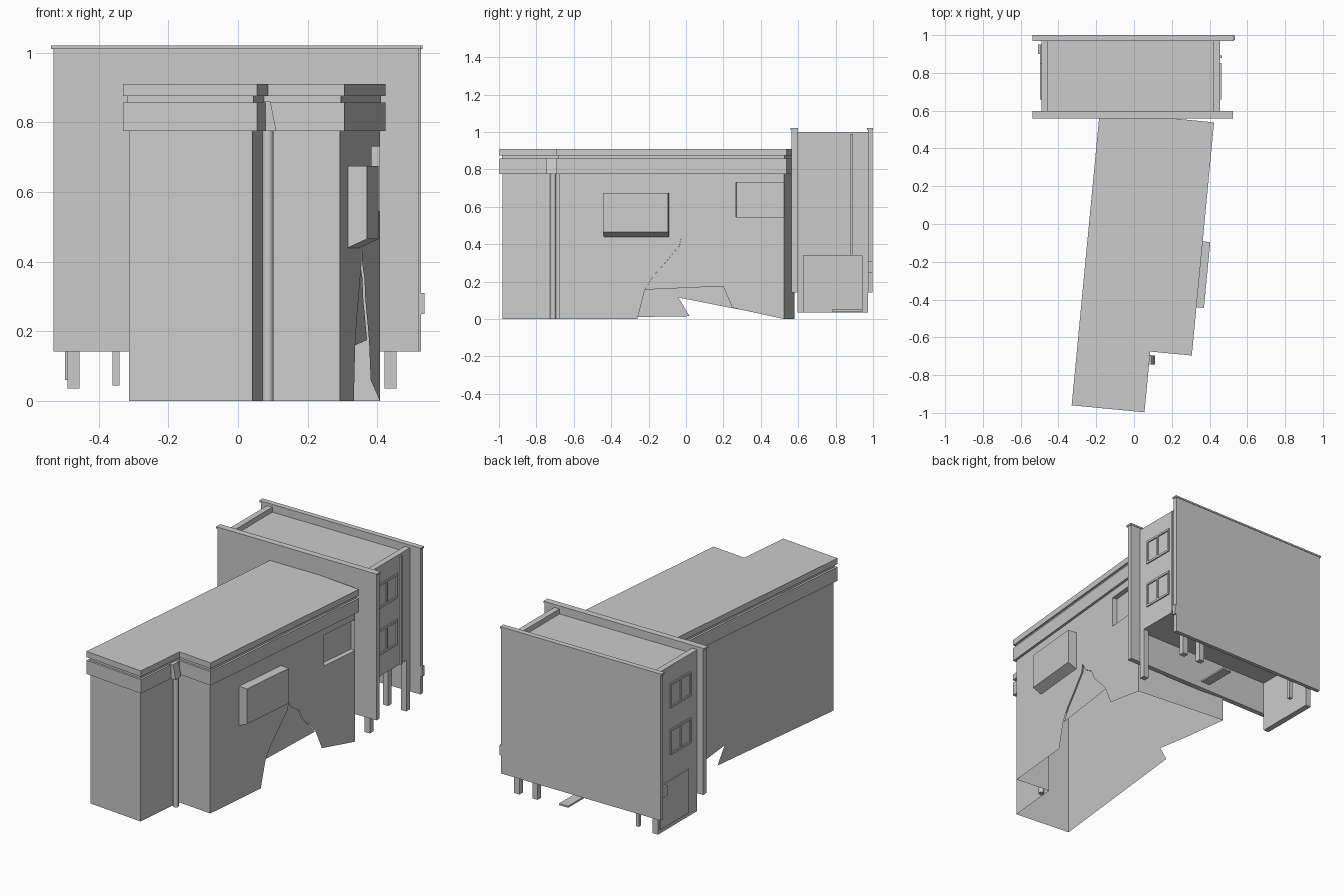
import bpy, bmesh
from math import radians
from mathutils import Matrix

cube = bpy.data.objects.get("Cube")
if cube:
    bpy.data.objects.remove(cube, do_unlink=True)

GREY = (0.6, 0.6, 0.6, 1)
mat = bpy.data.materials.new("plain grey")
mat.use_nodes = True
mat.diffuse_color = GREY
mat.node_tree.nodes["Principled BSDF"].inputs["Base Color"].default_value = GREY

# The front hall is modelled in its own frame, then turned on the site
SITE = Matrix.Translation((-0.33, -0.96, 0)) @ Matrix.Rotation(radians(-5.45), 4, 'Z')


def finish(name, bm, matrix=Matrix(), fix=True):
    if fix:
        bmesh.ops.recalc_face_normals(bm, faces=bm.faces)
    mesh = bpy.data.meshes.new(name)
    bm.to_mesh(mesh)
    bm.free()
    mesh.materials.append(mat)
    ob = bpy.data.objects.new(name, mesh)
    ob.matrix_world = matrix
    bpy.context.scene.collection.objects.link(ob)
    return ob


def prism(name, points, offset, matrix=Matrix()):
    """Extrude a flat outline along an offset."""
    bm = bmesh.new()
    face = bm.faces.new([bm.verts.new(p) for p in points])
    new = bmesh.ops.extrude_face_region(bm, geom=[face], use_keep_orig=True)["geom"]
    bmesh.ops.translate(bm, verts=[g for g in new if isinstance(g, bmesh.types.BMVert)], vec=offset)
    return finish(name, bm, matrix)


def box(name, x, y, z, matrix=Matrix()):
    base = [(x[0], y[0], z[0]), (x[1], y[0], z[0]), (x[1], y[1], z[0]), (x[0], y[1], z[0])]
    return prism(name, base, (0, 0, z[1] - z[0]), matrix)


def sheet(name, faces, matrix):
    bm = bmesh.new()
    for f in faces:
        bm.faces.new([bm.verts.new(p) for p in f])
    bmesh.ops.remove_doubles(bm, verts=bm.verts, dist=0.0005)
    return finish(name, bm, matrix)


# Hall outline with a notch in one front corner
W, N, D, L = 0.608, 0.387, 0.323, 1.563


def outline(i, z):
    return [(i, i, z), (N - i, i, z), (N - i, D + i, z), (W - i, D + i, z),
            (W - i, L - i, z), (i, L - i, z)]


for name, inset, low, high in (("lower_cornice", 0, 0.775, 0.857), ("cornice_neck", 0.012, 0.857, 0.875),
                               ("roof_cornice", 0, 0.875, 0.91)):
    prism(name, outline(inset, low), (0, 0, high - low), SITE)

# Hall walls: a thin shell, open below, with broken lower edges
I, TOP = 0.015, 0.775
foot, head = outline(I, 0), outline(I, TOP)
faces = [[foot[k], foot[k + 1], head[k + 1], head[k]] for k in (0, 1, 2)]
faces.append([foot[4], foot[5], head[5], head[4]])
left_edge = [(I, 0), (0.985, 0.015), (0.925, 0.115), (1.22, 0.057), (L - I, 0), (L - I, TOP), (I, TOP)]
faces.append([(I, v, z) for v, z in left_edge])
sheet("hall_walls", faces, SITE)

# Broken long wall, with a recess at its far end
R, B = W - I, L - I
crack = [(0.80, 0.157), (0.845, 0.23), (0.90, 0.29), (0.95, 0.35), (0.985, 0.39), (0.995, 0.44),
         (1.02, 0.39), (1.08, 0.355), (1.11, 0.29), (1.17, 0.23), (1.22, 0.175)]
low, high, start, deep = 0.545, 0.73, 1.29, R - 0.03
side = [(D + I, 0), (0.76, 0)] + crack + [(1.27, 0.06), (B, 0), (B, low), (start, low),
                                         (start, high), (B, high), (B, TOP), (D + I, TOP)]
recess = [[(deep, start, low), (deep, B, low), (deep, B, high), (deep, start, high)],
          [(R, start, low), (R, start, high), (deep, start, high), (deep, start, low)]]
for z in (low, high):
    recess.append([(R, start, z), (R, B, z), (deep, B, z), (deep, start, z)])
sheet("broken_wall", [[(R, v, z) for v, z in side]], SITE)
sheet("wall_recess", recess, SITE)
sheet("broken_wall_panel", [[(R - 0.006, v, z) for v, z in crack]], SITE)

# Bay box with a sloping underside
bay = [(R - 0.01, 0.435), (R + 0.055, 0.465), (R + 0.055, 0.675), (R - 0.01, 0.675)]
prism("bay_box", [(u, 0.58, z) for u, z in bay], (0, 0.35, 0), SITE)

# Rain pipe in the notch with a tapered head
bm = bmesh.new()
bmesh.ops.create_cone(bm, cap_ends=True, segments=16, radius1=0.016, radius2=0.016, depth=0.775,
                      matrix=Matrix.Translation((0.086, -0.71, 0.3875)))
pipe = finish("rain_pipe", bm)
bpy.context.view_layer.objects.active = pipe
pipe.select_set(True)
bpy.ops.object.shade_smooth_by_angle()
pipe.select_set(False)
prism("pipe_head", [(0.07, -0.745, 0.775), (0.11, -0.745, 0.775), (0.093, -0.745, 0.86), (0.07, -0.745, 0.86)],
      (0, 0.05, 0))

# Rear block: two end slabs with caps
for name, right, y0, y1 in (("front_slab", 0.52, 0.565, 0.595), ("back_slab", 0.525, 0.974, 0.997)):
    box(name, (-0.53, right), (y0, y1), (0.142, 1.01))
    box(name + "_cap", (-0.537, right + 0.005), (y0 - 0.006, y1 + 0.003), (1.01, 1.02))

# Body, sunken roof and side parapets
box("rear_body", (-0.49, 0.455), (0.595, 0.974), (0.34, 0.97))
for name, x in (("left_parapet", (0.42, 0.455)), ("right_parapet", (-0.49, -0.455))):
    box(name, x, (0.595, 0.974), (0.97, 1.0))

# Windows on both sides: raised frame bars
for side_name, x in (("left", (0.455, 0.462)), ("right", (-0.497, -0.49))):
    for z0, z1 in ((0.755, 0.89), (0.475, 0.615)):
        for y in (0.66, 0.75, 0.845):
            box(side_name + "_window_post", x, (y, y + 0.008), (z0, z1))
        for z in (z0, z1):
            box(side_name + "_window_rail", x, (0.66, 0.853), (z - 0.006, z + 0.006))
box("down_pipe", (0.455, 0.465), (0.88, 0.892), (0.34, 0.99))

# Legs below the body
for x, y in ((0.42, 0.595), (0.42, 0.94), (0.30, 0.94)):
    box("leg", (x, x + 0.035), (y, y + 0.033), (0.035, 0.34))
box("thin_leg", (-0.36, -0.34), (0.94, 0.96), (0.045, 0.34))

# Entrance wall with vent slats and a meter box
box("entrance_wall", (-0.49, -0.455), (0.595, 0.965), (0.035, 0.34))
box("entrance_panel", (-0.497, -0.49), (0.68, 0.95), (0.06, 0.32))
for k in range(4):
    box("vent_slat", (-0.455, -0.448), (0.82, 0.94), (0.24 + 0.02 * k, 0.245 + 0.02 * k))
box("meter_box", (-0.508, -0.49), (0.90, 0.95), (0.25, 0.31))
box("wall_lamp", (0.515, 0.535), (0.974, 0.997), (0.25, 0.31))
box("floor_plank", (0.10, 0.16), (0.78, 0.97), (0.04, 0.05))
